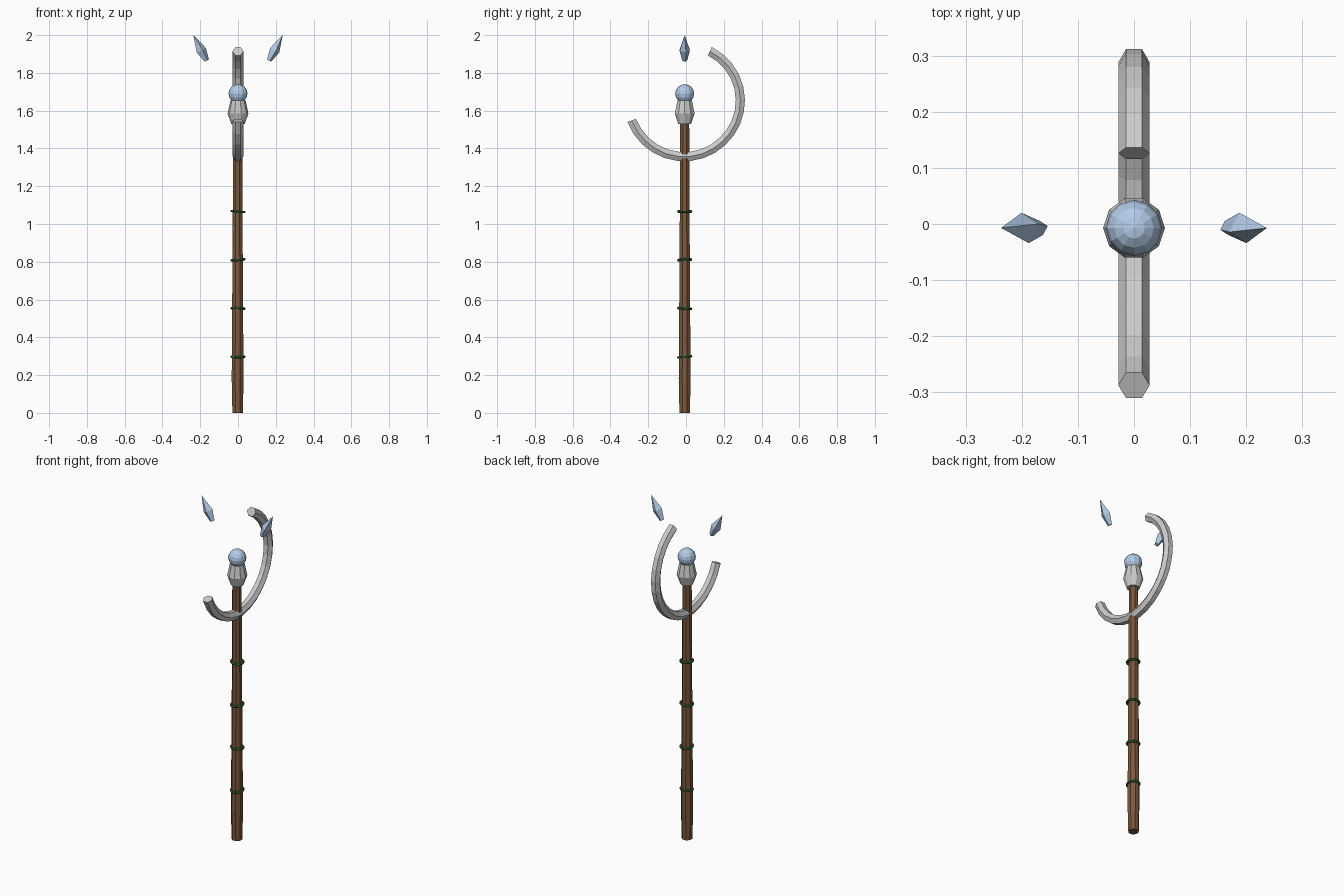
import bpy, bmesh, math
from mathutils import Matrix, Vector

if "Cube" in bpy.data.objects:
    bpy.data.objects.remove(bpy.data.objects["Cube"])

CY = -0.007  # staff axis in y


def material(name, rgb):
    m = bpy.data.materials.new(name)
    m.diffuse_color = (*rgb, 1)
    m.use_nodes = True
    m.node_tree.nodes["Principled BSDF"].inputs["Base Color"].default_value = m.diffuse_color
    return m


wood = material("wood", (0.20, 0.10, 0.045))
vine = material("vine", (0.04, 0.13, 0.04))
crystal = material("crystal", (0.45, 0.60, 0.80))


def loft(name, rings, mat=None):
    """Skin equal-length rings of points and cap both ends."""
    bm = bmesh.new()
    loops = [[bm.verts.new(p) for p in ring] for ring in rings]
    n = len(loops[0])
    for a, b in zip(loops, loops[1:]):
        for i in range(n):
            j = (i + 1) % n
            bm.faces.new((a[i], a[j], b[j], b[i]))
    bm.faces.new(loops[0])
    bm.faces.new(loops[-1])
    bmesh.ops.remove_doubles(bm, verts=bm.verts, dist=1e-5)
    bmesh.ops.recalc_face_normals(bm, faces=bm.faces)
    me = bpy.data.meshes.new(name)
    bm.to_mesh(me)
    bm.free()
    ob = bpy.data.objects.new(name, me)
    bpy.context.collection.objects.link(ob)
    if mat:
        me.materials.append(mat)
    return ob


def turned(name, profile, sides, mat=None, turn=0.0, matrix=Matrix()):
    """Faceted turned shape from (radius, height) pairs."""
    rings = [[matrix @ Vector((r * math.cos(turn + math.tau * i / sides),
                               r * math.sin(turn + math.tau * i / sides), z))
              for i in range(sides)] for r, z in profile]
    return loft(name, rings, mat)


axis = Matrix.Translation((-0.002, CY, 0))

# Wooden shaft, slightly tapering and uneven
turned("shaft", [(0.030, 0), (0.034, 0.18), (0.032, 0.45), (0.030, 0.75),
                 (0.028, 1.05), (0.027, 1.3), (0.026, 1.56)],
       8, wood, math.pi / 8, axis)

# Vine bands around the shaft
for k, z in enumerate((0.297, 0.553, 0.81, 1.066)):
    bpy.ops.mesh.primitive_torus_add(
        major_segments=12, minor_segments=6, major_radius=0.034, minor_radius=0.007,
        location=(0, CY, z), rotation=(0.1 * math.cos(k * 1.6), 0.08 * math.sin(k * 1.6), k))
    band = bpy.context.object
    band.name = f"vine_band_{k + 1}"
    band.data.materials.append(vine)

# Metal socket and orb
turned("socket", [(0.036, 1.53), (0.055, 1.585), (0.040, 1.655)], 10, None, 0,
       Matrix.Translation((0, CY, 0)))
bpy.ops.mesh.primitive_uv_sphere_add(segments=12, ring_count=8, radius=0.05,
                                     location=(0, CY, 1.69))
orb = bpy.context.object
orb.name = "orb"
orb.data.materials.append(crystal)

# Open hexagonal crescent, sweeping from the front under the socket to the back
STEPS = 18
rings = []
for s in range(STEPS + 1):
    t = s / STEPS
    ang = math.radians(199.5 + 225 * t)
    mean = 0.287 + 0.018 * max(0, 1 - 2 * t) + 0.006 * max(0, 3 * t - 2)
    ring = []
    for i in range(6):
        a = math.tau * i / 6
        rad = mean + 0.028 * math.sin(a)
        ring.append((0.028 * math.cos(a), rad * math.cos(ang), 1.65 + rad * math.sin(ang)))
    rings.append(ring)
loft("crescent", rings)

# Two floating shards, each the half-turn of the other
for side, name in ((0, "shard_left"), (math.pi, "shard_right")):
    m = (Matrix.Translation((0, CY, 0)) @ Matrix.Rotation(side, 4, 'Z')
         @ Matrix.Translation((-0.165, 0, 1.865)) @ Matrix.Rotation(math.radians(-28), 4, 'Y'))
    turned(name, [(0.013, 0), (0.028, 0.062), (0, 0.153)], 4, crystal, math.radians(15), m)
